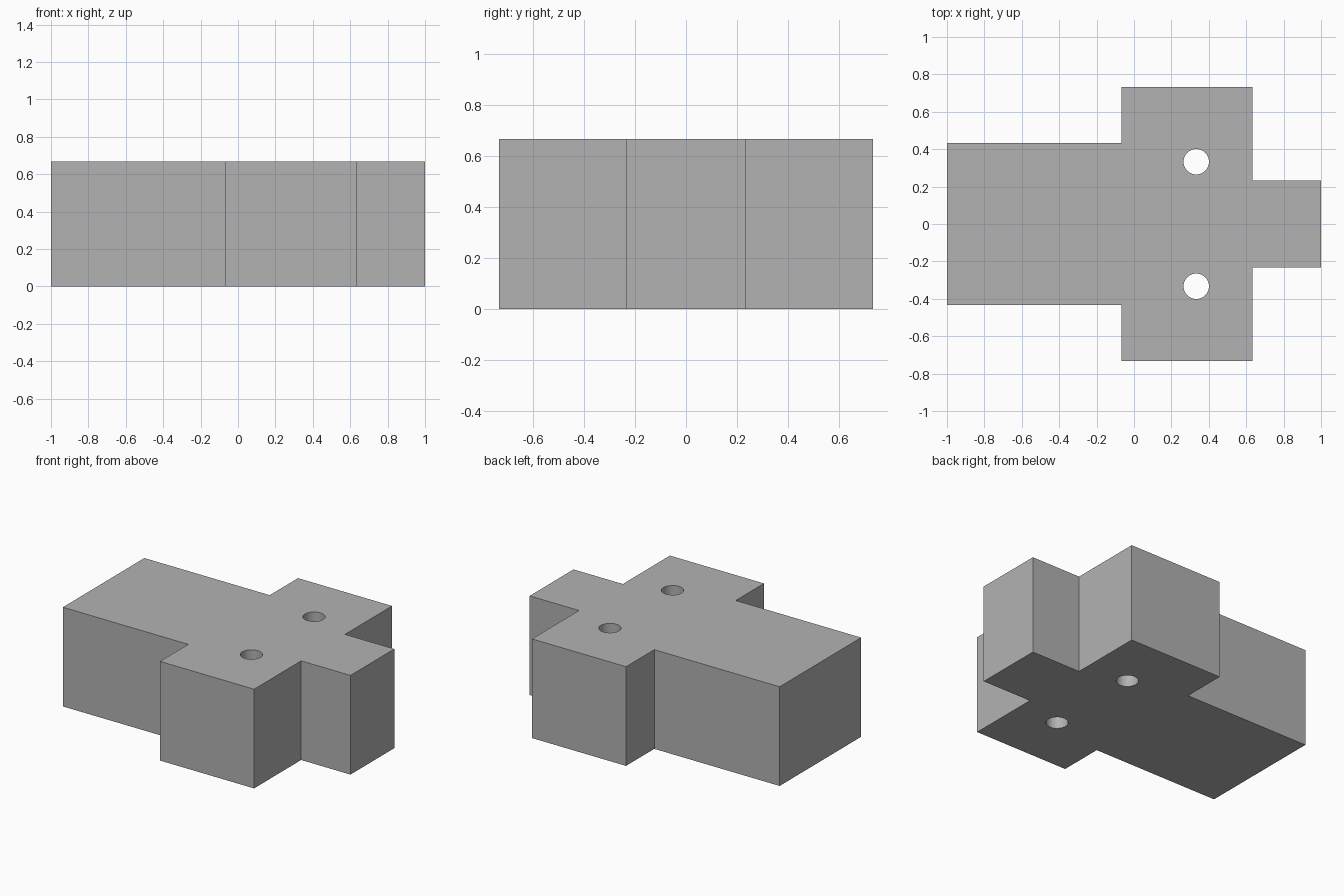
import bpy
import bmesh
from mathutils import Matrix

if "Cube" in bpy.data.objects:
    bpy.data.objects.remove(bpy.data.objects["Cube"], do_unlink=True)

HEIGHT = 0.667
HOLE_RADIUS = 0.068
HOLE_X, HOLE_Y = 0.333, 0.333

# Plain grey material
grey = bpy.data.materials.new("plain_grey")
grey.use_nodes = True
colour = (0.448, 0.448, 0.448, 1.0)
grey.diffuse_color = colour
grey.node_tree.nodes["Principled BSDF"].inputs["Base Color"].default_value = colour


def mesh_object(name, bm):
    bmesh.ops.recalc_face_normals(bm, faces=bm.faces)
    mesh = bpy.data.meshes.new(name)
    bm.to_mesh(mesh)
    bm.free()
    mesh.materials.append(grey)
    obj = bpy.data.objects.new(name, mesh)
    bpy.context.scene.collection.objects.link(obj)
    return obj


# Stepped block: half outline, mirrored across y and extruded upwards
half = [(1, 0.233), (0.633, 0.233), (0.633, 0.733),
        (-0.067, 0.733), (-0.067, 0.433), (-1, 0.433)]
outline = half + [(x, -y) for x, y in reversed(half)]
bm = bmesh.new()
base = bm.faces.new([bm.verts.new((x, y, 0)) for x, y in outline])
top = bmesh.ops.extrude_face_region(bm, geom=[base], use_keep_orig=True)["geom"]
bmesh.ops.translate(bm, vec=(0, 0, HEIGHT),
                    verts=[g for g in top if isinstance(g, bmesh.types.BMVert)])
block = mesh_object("stepped_block", bm)

# Two round holes drilled right through
bm = bmesh.new()
for side in (1, -1):
    bmesh.ops.create_cone(bm, cap_ends=True, segments=48, radius1=HOLE_RADIUS,
                          radius2=HOLE_RADIUS, depth=HEIGHT * 2,
                          matrix=Matrix.Translation((HOLE_X, side * HOLE_Y, HEIGHT / 2)))
cutter = mesh_object("hole_cutter", bm)
cutter.hide_render = True

drill = block.modifiers.new("drilled_holes", "BOOLEAN")
drill.operation = "DIFFERENCE"
drill.solver = "EXACT"
drill.object = cutter

# Apply the holes, drop the cutter, then smooth only the hole walls
bpy.ops.object.select_all(action="DESELECT")
block.select_set(True)
bpy.context.view_layer.objects.active = block
bpy.ops.object.modifier_apply(modifier=drill.name)
bpy.data.objects.remove(cutter, do_unlink=True)
bpy.ops.object.shade_smooth_by_angle()
